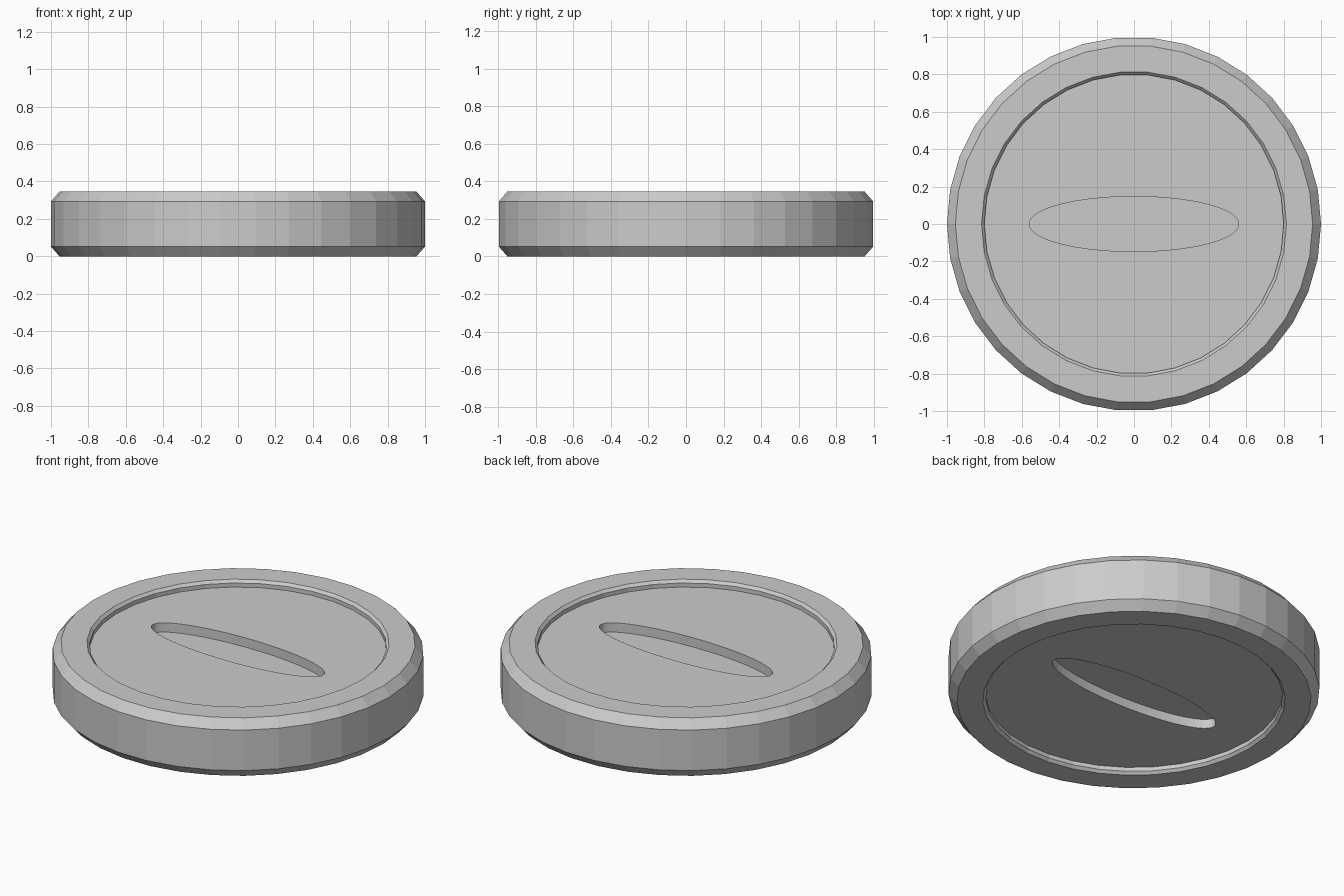
import bpy, bmesh
from math import sin, cos, pi

if "Cube" in bpy.data.objects:
    bpy.data.objects.remove(bpy.data.objects["Cube"])

SIDES = 34
H = 0.345          # coin thickness
RECESS = 0.04      # depth of the sunken face
SLOT = 0.055       # depth of the oval slot


def ring(bm, rx, ry, z, n):
    return [bm.verts.new((rx * cos(2 * pi * i / n), ry * sin(2 * pi * i / n), z))
            for i in range(n)]


def stack(name, levels, n):
    """Closed solid from a list of (rx, ry, z) rings, capped at both ends."""
    bm = bmesh.new()
    rings = [ring(bm, *lv, n) for lv in levels]
    for a, b in zip(rings, rings[1:]):
        for i in range(n):
            j = (i + 1) % n
            bm.faces.new((a[i], a[j], b[j], b[i]))
    bm.faces.new(rings[0][::-1])
    bm.faces.new(rings[-1])
    bmesh.ops.recalc_face_normals(bm, faces=bm.faces)
    me = bpy.data.meshes.new(name)
    bm.to_mesh(me)
    bm.free()
    ob = bpy.data.objects.new(name, me)
    bpy.context.collection.objects.link(ob)
    return ob


# Coin body: half profile from the sunken face out to the rim, mirrored in z
half = [(0.80, RECESS), (0.80, 0.016), (0.815, 0), (0.955, 0), (1.0, 0.052)]
profile = half + [(r, H - z) for r, z in reversed(half)]
coin = stack("coin_body", [(r, r, z) for r, z in profile], SIDES)

# Oval slot cut into both faces
floor = RECESS + SLOT
for name, z0, z1 in (("slot_cutter_bottom", -0.1, floor),
                     ("slot_cutter_top", H - floor, H + 0.1)):
    cutter = stack(name, [(0.56, 0.147, z0), (0.56, 0.147, z1)], 128)
    cutter.hide_render = True
    cutter.hide_set(True)
    mod = coin.modifiers.new(name, 'BOOLEAN')
    mod.operation = 'DIFFERENCE'
    mod.solver = 'EXACT'
    mod.object = cutter
